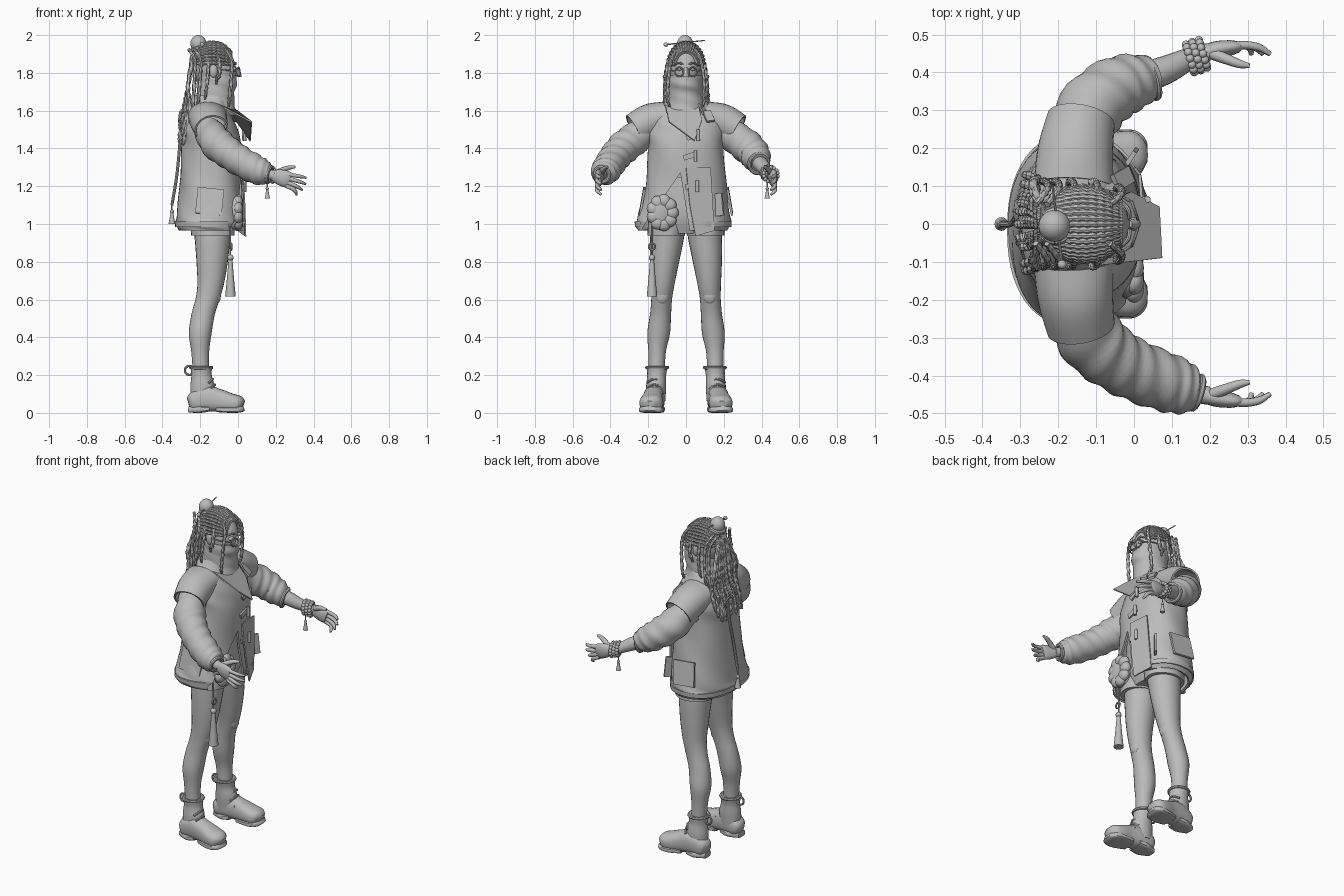
import bpy, bmesh, math, random
from mathutils import Vector, Euler

if "Cube" in bpy.data.objects:
    bpy.data.objects.remove(bpy.data.objects["Cube"])
random.seed(4)
parts = []

clay = bpy.data.materials.new("clay_grey")
clay.use_nodes = True
GREY = (0.5, 0.5, 0.5, 1)
clay.diffuse_color = GREY
clay.node_tree.nodes["Principled BSDF"].inputs["Base Color"].default_value = GREY


def finish(name, bm):
    bmesh.ops.recalc_face_normals(bm, faces=bm.faces)
    me = bpy.data.meshes.new(name)
    bm.to_mesh(me)
    bm.free()
    me.materials.append(clay)
    ob = bpy.data.objects.new(name, me)
    bpy.context.collection.objects.link(ob)
    parts.append(ob)
    return ob


def spline(rows, k):
    """Catmull-Rom through rows of numbers."""
    out = []
    for i in range(len(rows) - 1):
        a, b, c, d = (rows[max(0, min(len(rows) - 1, i + j))] for j in (-1, 0, 1, 2))
        for s in range(k):
            t = s / k
            out.append([q + .5 * t * (r - p + t * (2*p - 5*q + 4*r - w + t * (3*(q - r) + w - p)))
                        for p, q, r, w in zip(a, b, c, d)])
    return out + [list(rows[-1])]


def loft(name, rows, n=16, k=5, flat=False, power=2, wave=0, freq=1, twist=0, cap=True):
    """Skin rings along a path; each row is x, y, z, width, optional depth."""
    rows = spline([r if len(r) == 5 else (*r, r[3]) for r in rows], k)
    pos = [Vector(r[:3]) for r in rows]
    bm = bmesh.new()
    rings, u = [], None
    for i, r in enumerate(rows):
        t = (pos[min(i + 1, len(pos) - 1)] - pos[max(i - 1, 0)]).normalized()
        if u is None:
            u = t.cross(Vector((0, 0, 1)) if abs(t.z) < .9 else Vector((0, 1, 0)))
        u = (u - t * u.dot(t)).normalized()
        v = u.cross(t)
        if flat:
            u, v = Vector((1, 0, 0)), Vector((0, 1, 0))
        ring = []
        for j in range(n):
            a = 2 * math.pi * j / n
            c, s = math.cos(a), math.sin(a)
            f = 1 + wave * math.sin(i * freq + twist * a)
            x = math.copysign(abs(c) ** (2 / power), c) * r[3] * f
            y = math.copysign(abs(s) ** (2 / power), s) * r[4] * f
            ring.append(bm.verts.new(pos[i] + u * x + v * y))
        rings.append(ring)
    for p, q in zip(rings, rings[1:]):
        for j in range(n):
            bm.faces.new((p[j], p[(j + 1) % n], q[(j + 1) % n], q[j]))
    if cap:
        bm.faces.new(rings[0])
        bm.faces.new(rings[-1])
    return finish(name, bm)


def ball(name, loc, size, rot=(0, 0, 0)):
    bm = bmesh.new()
    bmesh.ops.create_uvsphere(bm, u_segments=28, v_segments=18, radius=1)
    e = Euler(rot)
    for v in bm.verts:
        v.co = e.to_matrix() @ Vector(a * b for a, b in zip(v.co, size)) + Vector(loc)
    return finish(name, bm)


def box(name, loc, size, rot=(0, 0, 0)):
    bm = bmesh.new()
    bmesh.ops.create_cube(bm, size=1)
    e = Euler(rot)
    for v in bm.verts:
        v.co = e.to_matrix() @ Vector(a * b for a, b in zip(v.co, size)) + Vector(loc)
    return finish(name, bm)


def ring(name, loc, big, small, normal=(1, 0, 0)):
    q = Vector(normal).to_track_quat('Z', 'Y')
    pts = [Vector(loc) + q @ Vector((big * math.cos(a), big * math.sin(a), 0))
           for a in [i * math.pi / 8 for i in range(17)]]
    return loft(name, [(*p, small) for p in pts], n=8, k=2)


def apply(ob, kind, **kw):
    m = ob.modifiers.new(kind, kind)
    for key, val in kw.items():
        setattr(m, key, val)
    bpy.context.view_layer.objects.active = ob
    bpy.ops.object.modifier_apply(modifier=m.name)


def prism(name, tri, x0, x1):
    bm = bmesh.new()
    a, b = ([bm.verts.new((x, y, z)) for y, z in tri] for x in (x0, x1))
    bm.faces.new(a)
    bm.faces.new(b)
    for i in range(len(tri)):
        j = (i + 1) % len(tri)
        bm.faces.new((a[i], a[j], b[j], b[i]))
    return finish(name, bm)


# jacket with a wedge opening at the front
jacket = loft("jacket_body", [
    (-.145, -.02, .965, .17, .235), (-.15, -.015, 1.0, .18, .252), (-.15, -.01, 1.05, .175, .243),
    (-.145, 0, 1.2, .165, .215), (-.14, 0, 1.4, .16, .2), (-.15, 0, 1.5, .148, .205),
    (-.155, 0, 1.57, .125, .185), (-.15, 0, 1.63, .1, .125), (-.14, 0, 1.68, .09, .09)],
    n=56, k=6, flat=True, power=2.3, wave=.012, freq=.7, twist=5, cap=False)
apply(jacket, 'SOLIDIFY', thickness=.012, offset=-1)
cutter = prism("opening_cutter", [(-.03, 1.27), (-.23, .98), (-.2, .9), (.03, .9)], -.1, .2)
cutter.hide_render = True
apply(jacket, 'BOOLEAN', object=cutter, operation='DIFFERENCE', solver='EXACT')
parts.remove(cutter)
bpy.data.objects.remove(cutter)
loft("hem_band", [(-.15, -.015, .985, .184, .255), (-.15, -.015, 1.012, .185, .257)],
     n=56, k=2, flat=True, power=2.3, cap=False)
apply(parts[-1], 'SOLIDIFY', thickness=.008)
cutter = prism("band_cutter", [(-.24, 1.1), (-.24, .9), (.03, .9), (.03, 1.1)], -.1, .2)
apply(parts[-2], 'BOOLEAN', object=cutter, operation='DIFFERENCE', solver='EXACT')
parts.remove(cutter)
bpy.data.objects.remove(cutter)


def sheet(name, corners, thick=.008):
    bm = bmesh.new()
    bm.faces.new([bm.verts.new(c) for c in corners])
    ob = finish(name, bm)
    apply(ob, 'SOLIDIFY', thickness=thick, offset=0)
    return ob


# lapel, overlap flap and fastenings
sheet("lapel", [(-.1, -.11, 1.63), (.072, -.09, 1.54), (.065, .045, 1.44), (-.01, .085, 1.55), (-.06, .06, 1.64)])
sheet("collar_left", [(-.06, .06, 1.66), (-.02, .09, 1.58), (-.1, .13, 1.59), (-.16, .1, 1.66)])
sheet("front_flap", [(.025, .0, 1.3), (.035, .02, 1.1), (.04, .05, .935), (.0, .15, .965), (.015, .13, 1.3)])
for y, z, tilt in ((.035, 1.47, .5), (.02, 1.36, .3), (.03, 1.2, .1)):
    box("toggle_strap", (.027, y, z), (.01, .07, .028), (tilt, 0, 0))
    loft("toggle", [(.035, y + .03, z - .03, .009), (.035, y + .03, z + .03, .009)], n=10, k=3)
box("shoulder_tab", (-.03, .12, 1.57), (.014, .045, .07), (.15, -.7, .3))
box("hip_pocket", (-.025, .15, 1.1), (.012, .11, .12), (.1, 0, -.6))
for s in (-1, 1):
    box("side_pocket", (-.15, s * .232, 1.12), (.14, .012, .14), (s * .17, .1, 0))

# pouch, shorts and hips
ball("pouch", (-.02, -.125, 1.06), (.045, .075, .095), (.1, 0, .2))
for i in range(9):
    a = i * math.tau / 9
    ball("pouch_fold", (.0, -.125 + .05 * math.cos(a), 1.06 + .062 * math.sin(a)), (.026, .036, .036), (a, 0, 0))
loft("hips", [(-.14, 0, .95, .1, .14), (-.14, 0, 1.05, .13, .19), (-.14, 0, 1.25, .13, .17)], n=28, flat=True)

for s in (-1, 1):
    # legs, shorts and boots
    loft("leg", [(-.135, s*.09, 1.03, .108, .09), (-.135, s*.1, .93, .095, .09), (-.137, s*.113, .8, .083, .077),
                 (-.145, s*.123, .68, .07, .062), (-.162, s*.129, .6, .064, .055), (-.185, s*.135, .52, .062, .056),
                 (-.2, s*.145, .42, .06, .06), (-.2, s*.153, .32, .047, .046), (-.195, s*.155, .2, .043, .042)],
         n=24, flat=True)
    loft("shorts_leg", [(-.135, s*.095, 1.05, .125, .105), (-.133, s*.105, .94, .115, .098)],
         n=28, k=6, flat=True, wave=.015, twist=6)
    ball("knee", (-.115, s * .127, .62), (.024, .036, .045))
    loft("boot_shaft", [(-.19, s*.16, .06, .062, .05), (-.188, s*.158, .14, .064, .053), (-.193, s*.155, .2, .054, .05),
                        (-.195, s*.153, .245, .058, .057)], n=24, flat=True)
    ring("boot_cuff", (-.195, s * .153, .24), .055, .009, (0, 0, 1))
    loft("boot_foot", [(-.262, s*.163, .05, .025, .03), (-.24, s*.163, .056, .048, .05), (-.17, s*.168, .075, .055, .068),
                       (-.1, s*.175, .066, .055, .06), (-.04, s*.182, .054, .062, .05), (.005, s*.188, .047, .056, .043),
                       (.028, s*.19, .04, .026, .025)], n=24, power=2.5)
    loft("heel_sole", [(-.262, s*.163, .018, .03, .016), (-.2, s*.166, .018, .054, .018), (-.15, s*.168, .022, .05, .014)],
         n=20, power=4)
    loft("front_sole", [(-.11, s*.174, .018, .052, .014), (-.04, s*.182, .016, .066, .016), (.01, s*.189, .018, .058, .016),
                        (.032, s*.19, .024, .028, .012)], n=20, power=4)
    ring("pull_loop", (-.257, s * .155, .225), .024, .006, (0, 1, 0))
    for z, x in ((.12, -.095), (.15, -.122), (.18, -.133)):
        loft("boot_lace", [(x - .02, s*.165 - .042, z - .02, .006), (x, s*.167, z, .006), (x - .02, s*.167 + .042, z - .02, .006)], n=8)
    # sleeves, open shoulder caps
    cap = loft("shoulder_cap", [(-.16, s*.1, 1.575, .105, .075), (-.155, s*.19, 1.545, .1, .092),
                                (-.14, s*.275, 1.5, .09, .085)], n=28, cap=False)
    apply(cap, 'SOLIDIFY', thickness=.01, offset=-1)
    sleeve = [(-.16, s*.2, 1.5, .075), (-.115, s*.3, 1.43, .088), (-.055, s*.355, 1.38, .083)]
    end = [(.0, s*.375, 1.345, .074), (.045, s*.385, 1.32, .056)] if s > 0 else [
        (.01, s*.39, 1.335, .08), (.09, s*.42, 1.29, .077), (.14, s*.438, 1.27, .066), (.165, s*.445, 1.262, .045)]
    loft("sleeve", sleeve + end, n=28, k=7, wave=.045, freq=1.1, twist=2)
    p = end[-1]
    ring("sleeve_cuff", p[:3], p[3] - .004, .011, (1, s * .3, -.25))
    # forearm, palm and fingers
    loft("forearm", [(-.02, s*.37, 1.35, .042), (.08, s*.405, 1.305, .038), (.16, s*.443, 1.265, .027),
                     (.195, s*.453, 1.257, .024, .029)], n=18)
    loft("palm", [(.18, s*.45, 1.26, .02, .026), (.215, s*.46, 1.25, .022, .04), (.255, s*.465, 1.238, .02, .045),
                  (.275, s*.465, 1.232, .014, .038)], n=18)
    for dz, tip, reach in ((.03, 1.245, .36), (.01, 1.212, .358), (-.012, 1.18, .34), (-.033, 1.155, .31)):
        z = 1.235 + dz
        loft("finger", [(.255, s*.467, z, .012), (.29, s*.472, (z*2 + tip) / 3, .011),
                        (reach * .5 + .15, s*.466, (z + tip*2) / 3, .01), (reach, s*.448, tip, .006)], n=10, k=4)
    loft("thumb", [(.205, s*.45, 1.27, .016), (.245, s*.435, 1.29, .014), (.28, s*.422, 1.3, .011), (.305, s*.418, 1.302, .006)], n=10, k=4)

# beaded bracelet
for row in (-1, 0, 1):
    for i in range(14):
        a = i * math.tau / 14 + row * .22
        c = Vector((.165 + row * .017, .443 + row * .006, 1.265 - row * .004))
        ball("bracelet_bead", c + Vector((-.3 * math.cos(a), math.cos(a), 0)) * .037 + Vector((0, 0, .037 * math.sin(a))), (.011,) * 3)


def tassel(name, x, y, top, bottom, w):
    mid = top + (bottom - top) * .45
    loft(name + "_cord", [(x, y, top, .004), (x, y, mid, .004)], n=8)
    ball(name + "_knot", (x, y, mid), (w * .6,) * 3)
    loft(name + "_fringe", [(x, y, mid, w * .35), (x, y, (mid + bottom) / 2, w * .65), (x, y, bottom, w)],
         n=20, flat=True, wave=.12, freq=0, twist=10)


tassel("wrist_tassel", .155, .43, 1.23, 1.135, .014)
tassel("belt_tassel", -.04, -.18, .99, .615, .028)
ring("belt_ring", (-.035, -.18, .88), .017, .005, (1, 0, 0))
tassel("back_tassel", -.35, .0, 1.12, 1.0, .018)
loft("back_cord", [(-.3, .03, 1.53, .008), (-.31, .02, 1.4, .008), (-.325, .0, 1.25, .008), (-.35, 0, 1.1, .008)], n=8)
ring("back_ring", (-.305, .03, 1.52), .03, .007, (1, 0, .2))

# head, mask and glasses
ball("head", (-.115, 0, 1.81), (.105, .083, .13))
loft("mask", [(-.13, 0, 1.575, .12, .115), (-.125, 0, 1.63, .108, .1), (-.12, 0, 1.69, .1, .09), (-.112, 0, 1.74, .106, .09),
              (-.115, 0, 1.785, .107, .088)], n=36, flat=True, wave=.018, freq=1, twist=2)
loft("nose", [(-.013, 0, 1.825, .01), (.001, 0, 1.8, .014), (.0, 0, 1.78, .018)], n=12)
for s in (-1, 1):
    ring("lens_rim", (.002, s * .036, 1.805), .024, .004, (1, s * .35, 0))
    ball("eye", (-.022, s * .034, 1.822), (.013, .018, .011))
    loft("brow", [(-.012, s*.015, 1.845, .005), (-.015, s*.038, 1.853, .006), (-.035, s*.062, 1.843, .004)], n=8)
    loft("glasses_arm", [(-.01, s*.06, 1.81, .004), (-.06, s*.085, 1.815, .004), (-.14, s*.09, 1.82, .004)], n=8)
    ball("ear", (-.13, s * .086, 1.81), (.022, .014, .035))

# hair cap, bun and pin
center = Vector((-.135, 0, 1.825))
ball("hair_cap", center + Vector((-.005, 0, .012)), (.108, .09, .125), (0, -.25, 0))
ball("hair_bun", (-.21, -.005, 1.955), (.042, .042, .045))
ring("bun_wrap", (-.205, -.005, 1.932), .038, .013, (-.4, 0, 1))
loft("hair_pin", [(-.19, -.105, 1.95, .004), (-.215, .1, 1.972, .003)], n=8)
ball("pin_knob", (-.19, -.107, 1.95), (.012,) * 3)


def braid(rows):
    loft("braid", rows, n=8, k=12, wave=.22, freq=1.5, twist=1)


# braids over the scalp hanging down the back
for i in range(19):
    f = (i / 18 - .5) * 2
    path = []
    for th in (35, 65, 95, 125, 150):
        t, phi = math.radians(th), f * 1.45
        path.append((center.x + .122 * math.cos(t), .098 * math.sin(t) * math.sin(phi),
                     center.z + .01 + .128 * math.sin(t) * math.cos(phi), .0085))
    y = f * .095 + random.uniform(-.015, .015)
    low = random.uniform(1.4, 1.56)
    path += [(-.265, y, 1.72, .011), (-.285 + abs(f) * .03, y * 1.1, 1.62, .011),
             (-.308 + abs(f) * .025, y * 1.2, low + .04, .01), (-.312 + abs(f) * .02, y * 1.2, low, .005)]
    braid(path)
# loose side braids
for s in (-1, 1):
    for x, low in ((-.035, 1.62), (-.1, 1.74), (-.16, 1.66), (-.2, 1.62), (-.23, 1.56)):
        w = .085 if x > -.05 else .1
        braid([(x - .03, s*.05, 1.925, .008), (x, s*w*.9, 1.87, .009), (x, s*(w + .008), 1.78, .009),
               (x - .01, s*(w + .012), low + .04, .009), (x - .015, s*w, low, .005)])

# smooth shading with sharp edges kept
bpy.ops.object.select_all(action='DESELECT')
for ob in parts:
    ob.select_set(True)
bpy.context.view_layer.objects.active = jacket
bpy.ops.object.shade_smooth_by_angle(angle=math.radians(40))
